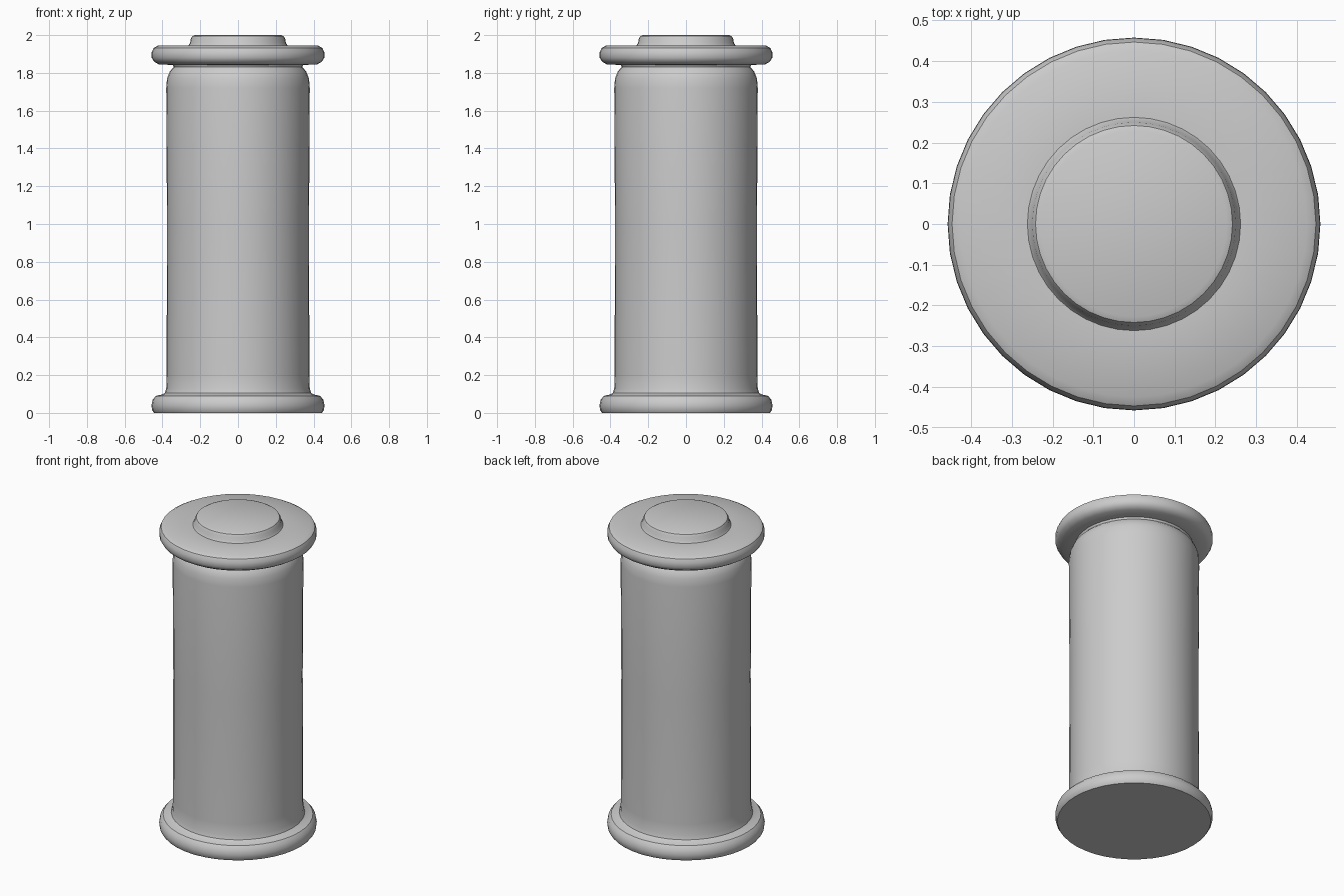
import bpy, bmesh, math

if "Cube" in bpy.data.objects:
    bpy.data.objects.remove(bpy.data.objects["Cube"])

SIDES = 40

def lathe(name, profile):
    """Spin an (r, z) profile around z; both ends are closed by flat caps."""
    bm = bmesh.new()
    rings = []
    for r, z in profile:
        rings.append([bm.verts.new((r * math.cos(2 * math.pi * i / SIDES),
                                    r * math.sin(2 * math.pi * i / SIDES), z))
                      for i in range(SIDES)])
    for a, b in zip(rings, rings[1:]):
        for i in range(SIDES):
            j = (i + 1) % SIDES
            bm.faces.new((a[i], a[j], b[j], b[i]))
    bm.faces.new(rings[0][::-1])
    bm.faces.new(rings[-1])
    me = bpy.data.meshes.new(name)
    bm.to_mesh(me)
    bm.free()
    ob = bpy.data.objects.new(name, me)
    bpy.context.collection.objects.link(ob)
    bpy.ops.object.select_all(action='DESELECT')
    ob.select_set(True)
    bpy.context.view_layer.objects.active = ob
    bpy.ops.object.shade_smooth_by_angle(angle=math.radians(35))
    return ob

# One continuous skin: base flange, barrel, top flange and cap
lathe("canister", [
    # base flange
    (0.445, 0.0), (0.455, 0.015), (0.458, 0.04), (0.452, 0.07),
    (0.435, 0.09), (0.40, 0.098),
    # fillet into the barrel
    (0.388, 0.105), (0.38, 0.13), (0.378, 0.20),
    # barrel with rounded shoulder
    (0.376, 1.0), (0.38, 1.72), (0.376, 1.77), (0.36, 1.81), (0.34, 1.83),
    # top flange
    (0.345, 1.842), (0.42, 1.845), (0.445, 1.86), (0.457, 1.88),
    (0.457, 1.91), (0.447, 1.932), (0.425, 1.944),
    # raised cap
    (0.262, 1.946), (0.254, 1.958), (0.25, 1.98), (0.242, 1.994), (0.228, 2.0),
])
